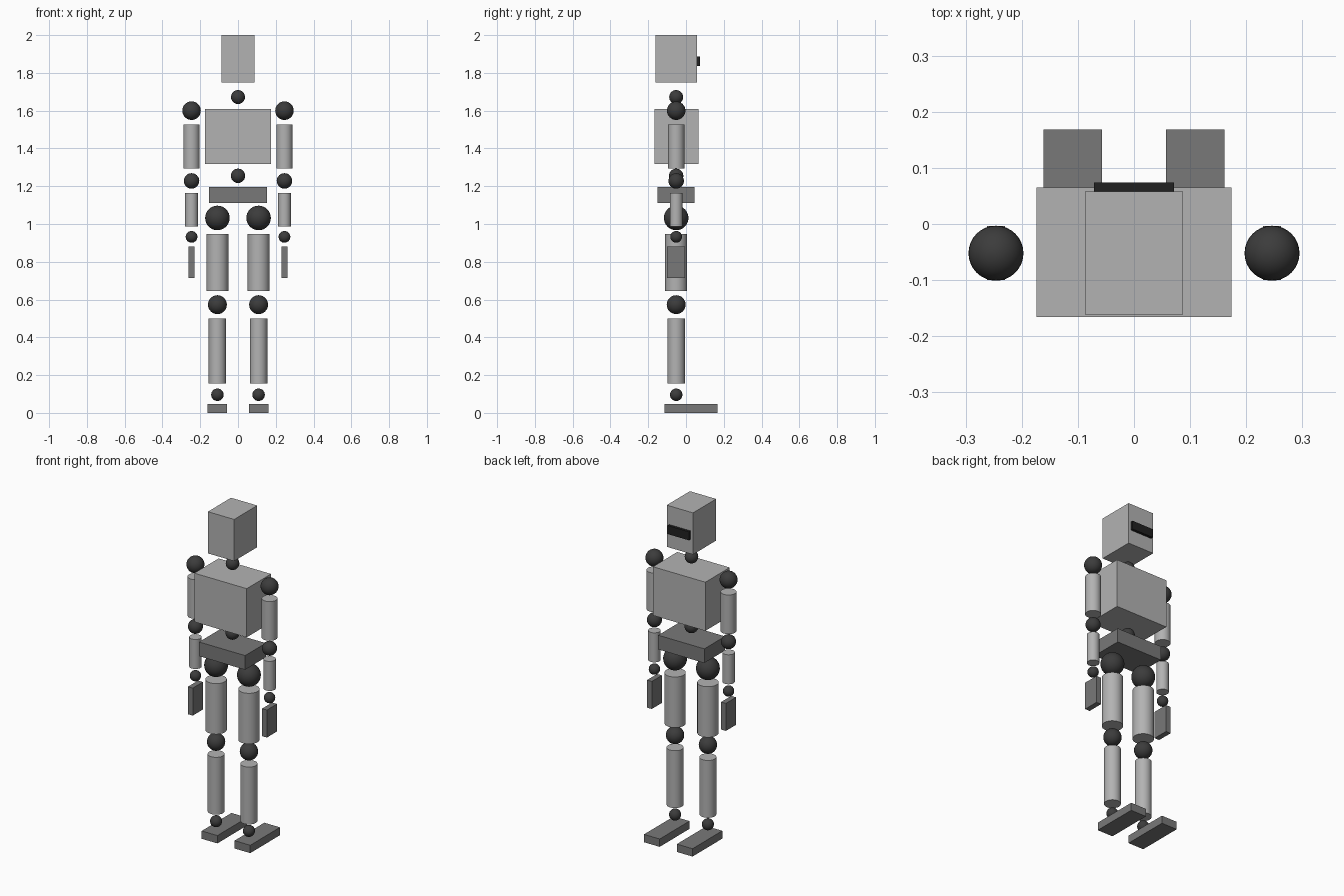
import bpy

if "Cube" in bpy.data.objects:
    bpy.data.objects.remove(bpy.data.objects["Cube"])

Y = -0.052  # common depth axis of the joints and limbs


def material(name, value):
    mat = bpy.data.materials.new(name)
    mat.diffuse_color = (value, value, value, 1)
    mat.use_nodes = True
    mat.node_tree.nodes["Principled BSDF"].inputs["Base Color"].default_value = mat.diffuse_color
    return mat


LIGHT = material("light_grey", 0.45)
MID = material("mid_grey", 0.19)
DARK = material("dark_grey", 0.045)
BLACK = material("black", 0.015)


def finish(name, mat, smooth=False):
    ob = bpy.context.object
    ob.name = name
    ob.data.materials.append(mat)
    if smooth:
        bpy.ops.object.shade_smooth_by_angle()
    return ob


def box(name, x, y, z, mat):
    """Box from (min, max) ranges."""
    spans = (x, y, z)
    bpy.ops.mesh.primitive_cube_add(size=1, location=[(a + b) / 2 for a, b in spans])
    bpy.context.object.scale = [b - a for a, b in spans]
    bpy.ops.object.transform_apply(location=False, rotation=False, scale=True)
    return finish(name, mat)


def ball(name, x, z, r):
    bpy.ops.mesh.primitive_uv_sphere_add(segments=32, ring_count=16, radius=r, location=(x, Y, z))
    return finish(name, DARK, True)


def limb(name, x, z0, z1, r):
    bpy.ops.mesh.primitive_cylinder_add(vertices=32, radius=r, depth=z1 - z0,
                                        location=(x, Y, (z0 + z1) / 2))
    return finish(name, LIGHT, True)


# Head, trunk and central joints
box("head", (-0.087, 0.087), (-0.161, 0.058), (1.75, 2.0), LIGHT)
box("visor", (-0.071, 0.071), (0.056, 0.074), (1.837, 1.888), BLACK)
ball("neck_joint", 0, 1.672, 0.037)
box("chest", (-0.174, 0.174), (-0.166, 0.065), (1.318, 1.61), LIGHT)
ball("waist_joint", 0, 1.255, 0.038)
box("pelvis", (-0.153, 0.153), (-0.151, 0.045), (1.112, 1.197), MID)

for side, s in (("left", -1), ("right", 1)):
    # Arm
    ax = s * 0.246
    ball(side + "_shoulder", ax, 1.60, 0.049)
    limb(side + "_upper_arm", ax, 1.293, 1.528, 0.043)
    ball(side + "_elbow", ax, 1.228, 0.041)
    limb(side + "_forearm", ax, 0.988, 1.165, 0.034)
    ball(side + "_wrist", ax, 0.932, 0.031)
    box(side + "_hand", (ax - 0.016, ax + 0.016), (Y - 0.048, Y + 0.048), (0.715, 0.88), MID)
    # Leg
    lx = s * 0.109
    ball(side + "_hip", lx, 1.032, 0.065)
    limb(side + "_thigh", lx, 0.644, 0.948, 0.058)
    ball(side + "_knee", lx, 0.573, 0.05)
    limb(side + "_shin", lx, 0.156, 0.5, 0.046)
    ball(side + "_ankle", lx, 0.096, 0.033)
    box(side + "_foot", (lx - 0.052, lx + 0.052), (-0.114, 0.168), (0, 0.047), MID)
